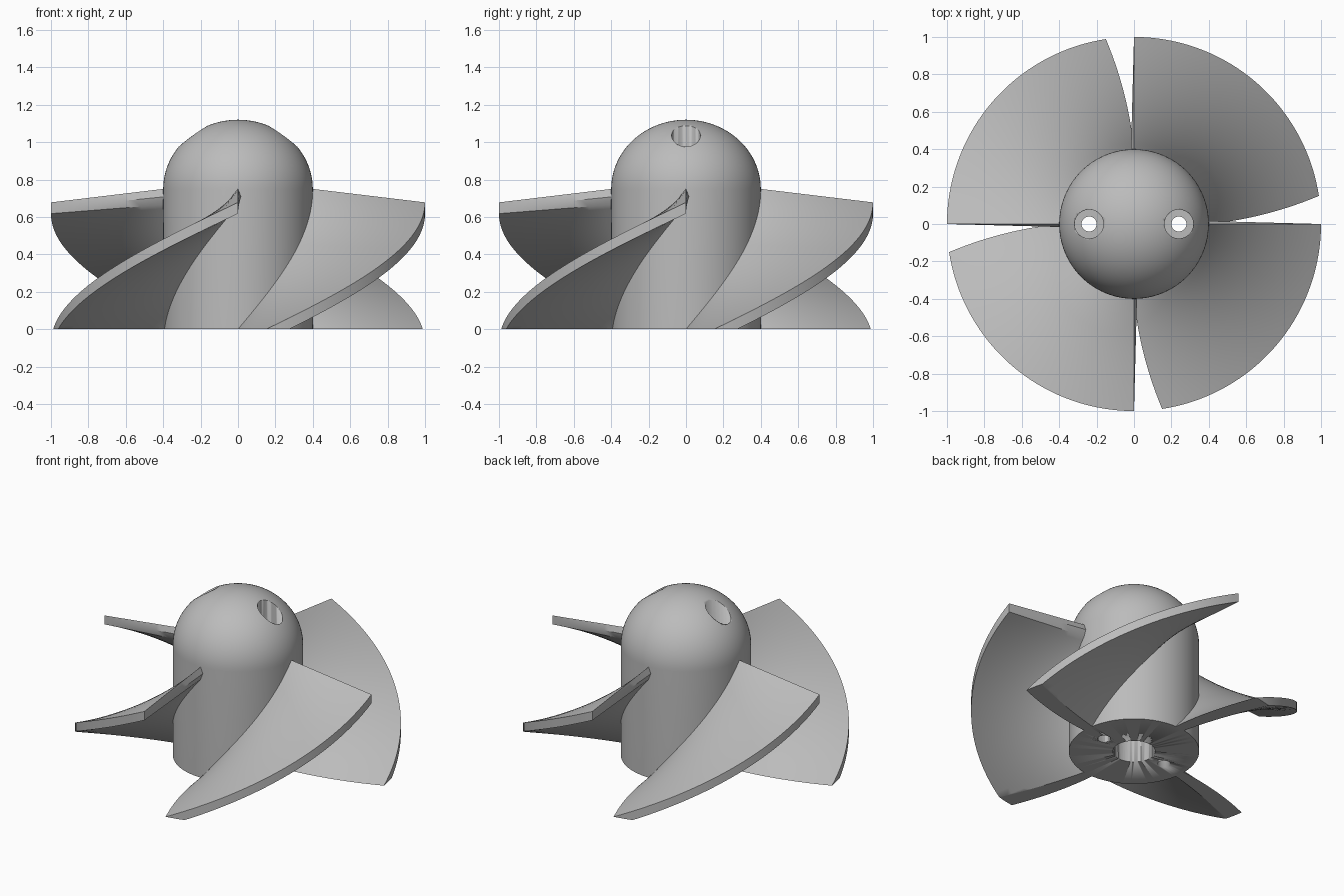
import bpy, bmesh, math

if "Cube" in bpy.data.objects:
    bpy.data.objects.remove(bpy.data.objects["Cube"])

HUB_R, TIP_R, HUB_H, TOP = 0.4, 1.0, 0.75, 1.12

grey = bpy.data.materials.new("plain grey")
grey.use_nodes = True
grey.diffuse_color = (0.5, 0.5, 0.5, 1)
grey.node_tree.nodes["Principled BSDF"].inputs["Base Color"].default_value = (0.5, 0.5, 0.5, 1)


def finish(name, bm, angle=30):
    """Turn a bmesh into a smooth-shaded grey object."""
    bmesh.ops.recalc_face_normals(bm, faces=bm.faces[:])
    mesh = bpy.data.meshes.new(name)
    bm.to_mesh(mesh)
    bm.free()
    mesh.materials.append(grey)
    obj = bpy.data.objects.new(name, mesh)
    bpy.context.collection.objects.link(obj)
    bpy.ops.object.select_all(action='DESELECT')
    obj.select_set(True)
    bpy.context.view_layer.objects.active = obj
    bpy.ops.object.shade_smooth_by_angle(angle=math.radians(angle))
    return obj


def lathe(name, profile, x=0, steps=96):
    """Spin an (r, z) profile that starts and ends on the axis."""
    bm = bmesh.new()
    verts = [bm.verts.new((r, 0, z)) for r, z in profile]
    edges = [bm.edges.new(pair) for pair in zip(verts, verts[1:])]
    bmesh.ops.spin(bm, geom=verts + edges, cent=(0, 0, 0), axis=(0, 0, 1),
                   angle=math.tau, steps=steps, use_duplicate=False)
    bmesh.ops.remove_doubles(bm, verts=bm.verts[:], dist=1e-5)
    bmesh.ops.translate(bm, verts=bm.verts[:], vec=(x, 0, 0))
    return finish(name, bm)


# Hub: cylinder with a domed nose
dome = [(HUB_R * math.cos(a), HUB_H + (TOP - HUB_H) * math.sin(a))
        for a in (math.pi / 2 * i / 24 for i in range(24))]
hub = lathe("hub", [(0, 0), (HUB_R, 0)] + dome + [(0, TOP)])

# Shaft bore from below and two counterbored bolt holes
cutters = [lathe("shaft_bore_cutter", [(0, -0.1), (0.13, -0.1), (0.13, 0.6), (0, 0.6)], steps=48)]
for side, x in (("left", 0.24), ("right", -0.24)):
    cutters.append(lathe(side + "_bolt_hole_cutter",
                         [(0, -0.1), (0.04, -0.1), (0.04, 0.5), (0.077, 0.5), (0.077, 1.3), (0, 1.3)],
                         x, 40))
bpy.context.view_layer.objects.active = hub
for cutter in cutters:
    cutter.hide_render = True
    mod = hub.modifiers.new(cutter.name, 'BOOLEAN')
    mod.operation, mod.solver, mod.object = 'DIFFERENCE', 'EXACT', cutter
    bpy.ops.object.modifier_apply(modifier=mod.name)
    bpy.data.objects.remove(cutter)


def blade(name, start):
    """Raked helical blade falling clockwise from its leading edge, cut flat at the floor."""
    bm = bmesh.new()
    radial, turns, inner = 14, 44, HUB_R - 0.012
    sweep = math.radians(106)
    rows = []
    for j in range(radial + 1):
        r = inner + (TIP_R - inner) * j / radial
        t = (r - HUB_R) / (TIP_R - HUB_R)
        rake, thick, nose = 0.072 * t, 0.085 - 0.025 * t, 0.016 * (1 - t)

        def point(turn, z):
            a = start - turn
            return bm.verts.new((r * math.cos(a), r * math.sin(a), z - rake))

        angles = [sweep * i / turns for i in range(turns + 1)]
        heights = [HUB_H * (1 - a / (math.pi / 2)) for a in angles]
        upper = [point(a, z) for a, z in zip(angles, heights)]
        lower = [point(a, z - thick) for a, z in zip(angles, heights)]
        tip = point(-nose / r, HUB_H - thick * 0.5)
        rows.append((upper, lower, tip))

    # Skin between neighbouring radial sections
    for (u0, l0, n0), (u1, l1, n1) in zip(rows, rows[1:]):
        loop0, loop1 = u0 + l0[::-1] + [n0], u1 + l1[::-1] + [n1]
        for i in range(len(loop0)):
            k = (i + 1) % len(loop0)
            bm.faces.new((loop0[i], loop0[k], loop1[k], loop1[i]))
    # Root and rim caps
    for upper, lower, tip in (rows[0], rows[-1]):
        bm.faces.new((upper[0], lower[0], tip))
        for i in range(turns):
            bm.faces.new((upper[i], upper[i + 1], lower[i + 1], lower[i]))

    # Trim level with the hub base and close the cut
    geom = bm.verts[:] + bm.edges[:] + bm.faces[:]
    bmesh.ops.bisect_plane(bm, geom=geom, plane_co=(0, 0, 0), plane_no=(0, 0, 1), clear_inner=True)
    bmesh.ops.holes_fill(bm, edges=[e for e in bm.edges if e.is_boundary], sides=0)
    return finish(name, bm)


# Four identical blades, each named for where its leading edge sits
for i, place in enumerate(("left", "back", "right", "front")):
    blade(place + "_blade", i * math.pi / 2)
